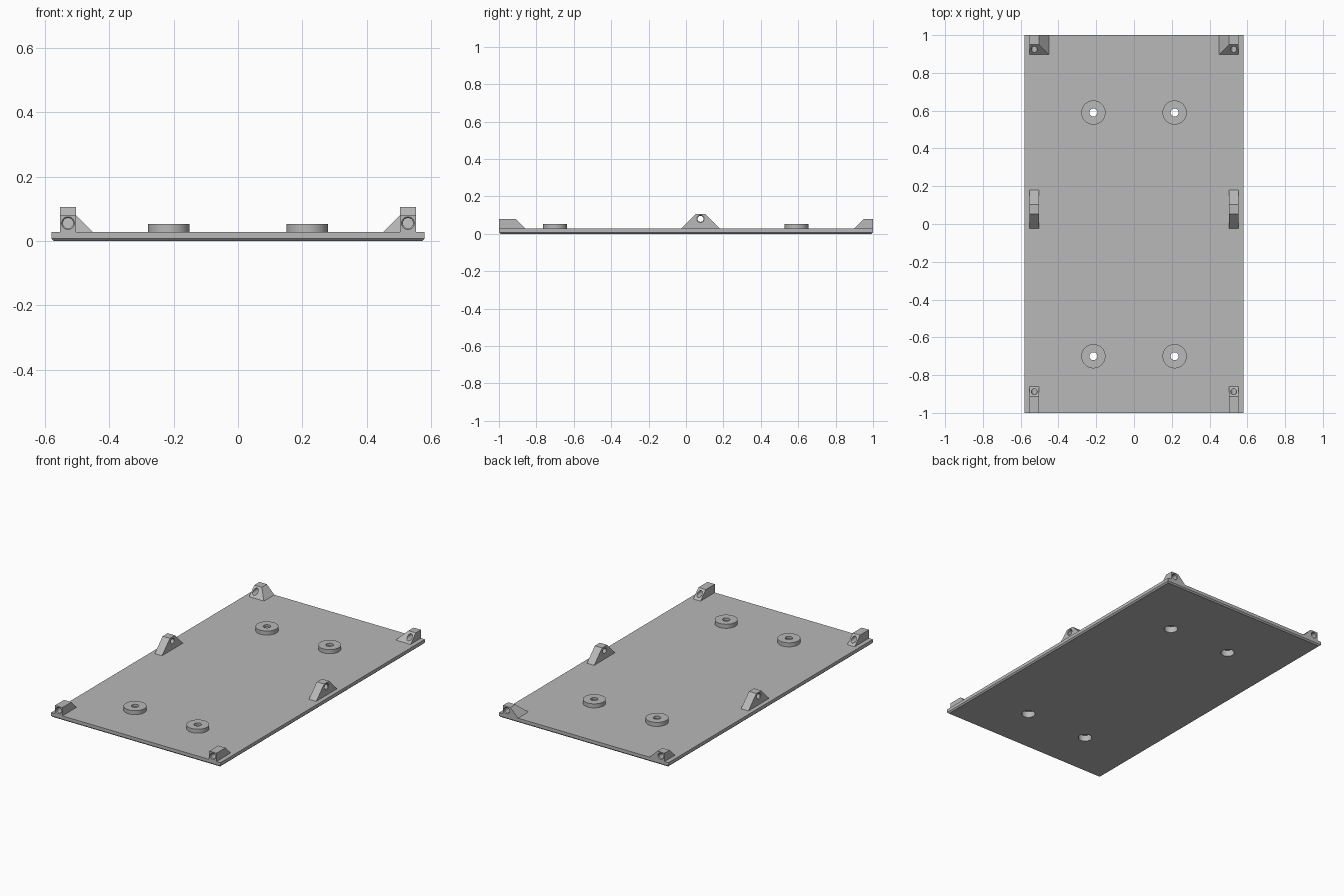
import bpy, bmesh, math
from mathutils import Matrix, Vector

cube = bpy.data.objects.get("Cube")
if cube:
    bpy.data.objects.remove(cube, do_unlink=True)

grey = bpy.data.materials.new("plain grey")
grey.use_nodes = True
colour = (0.48, 0.48, 0.48, 1)
grey.diffuse_color = colour
grey.node_tree.nodes["Principled BSDF"].inputs["Base Color"].default_value = colour

W, L, T = 0.58, 1.0, 0.028      # half width, half length, plate thickness
LUG_IN, LUG_OUT = 0.503, 0.553  # lug side planes
LUG_MID = (LUG_IN + LUG_OUT) / 2
LUG_TOP = 0.08


def finish(name, bm):
    bmesh.ops.recalc_face_normals(bm, faces=bm.faces)
    me = bpy.data.meshes.new(name)
    bm.to_mesh(me)
    bm.free()
    me.materials.append(grey)
    ob = bpy.data.objects.new(name, me)
    bpy.context.collection.objects.link(ob)
    return ob


def loft(name, rings):
    """Closed solid through rings with equal point counts."""
    bm = bmesh.new()
    loops = [[bm.verts.new(p) for p in ring] for ring in rings]
    n = len(loops[0])
    for a, b in zip(loops, loops[1:]):
        for i in range(n):
            j = (i + 1) % n
            bm.faces.new((a[i], a[j], b[j], b[i]))
    bm.faces.new(loops[0])
    bm.faces.new(loops[-1])
    return finish(name, bm)


def rect(x0, x1, y0, y1, z):
    return [(x0, y0, z), (x1, y0, z), (x1, y1, z), (x0, y1, z)]


def turned(name, profile, origin, axis=(0, 0, 1), sides=40):
    """Solid of (radius, distance) steps along an axis."""
    turn = Vector((0, 0, 1)).rotation_difference(Vector(axis)).to_matrix().to_4x4()
    place = Matrix.Translation(origin) @ turn
    angles = [2 * math.pi * i / sides for i in range(sides)]
    return loft(name, [[place @ Vector((r * math.cos(a), r * math.sin(a), d))
                        for a in angles] for r, d in profile])


def cut(ob, cutters):
    """Subtract the cutters and keep the resulting mesh."""
    for c in cutters:
        mod = ob.modifiers.new("hole", 'BOOLEAN')
        mod.operation, mod.solver, mod.object = 'DIFFERENCE', 'EXACT', c
    bpy.context.view_layer.update()
    graph = bpy.context.evaluated_depsgraph_get()
    me = bpy.data.meshes.new_from_object(ob.evaluated_get(graph))
    ob.modifiers.clear()
    ob.data = me


def lug_hole(origin, axis):
    """Cutter: narrow bore with a small flare at the outer end."""
    return turned("bore_cutter", [(0.024, -0.004), (0.016, 0.004), (0.016, 0.2)],
                  origin, axis)


# Plate with a chamfered lower edge
c = 0.008
plate = loft("base_plate", [rect(-W + c, W - c, -L + c, L - c, 0),
                            rect(-W, W, -L, L, c), rect(-W, W, -L, L, T)])
parts, cutters = [plate], []

# Round bosses with screw holes recessed from below
for y, row in ((-0.70, "front"), (0.59, "rear")):
    for s, side in ((1, "left"), (-1, "right")):
        spot = (s * 0.215, y, 0)
        boss = turned(f"{row}_{side}_boss", [(0.064, T), (0.064, 0.053)], spot, sides=64)
        hole = turned("screw_cutter", [(0.039, -0.02), (0.039, 0.038),
                                       (0.021, 0.038), (0.021, 0.1)], spot)
        cut(boss, [hole])
        parts.append(boss)
        cutters.append(hole)
cut(plate, cutters)

# Drilled lugs along both long edges
for s, side in ((1, "left"), (-1, "right")):
    inner, outer = s * LUG_IN, s * LUG_OUT

    front = loft(f"front_{side}_lug", [rect(inner, outer, -L, -0.86, T),
                                       rect(inner, outer, -L, -0.912, LUG_TOP)])
    hole = lug_hole((s * LUG_MID, -L, 0.055), (0, 1, 0))
    cut(front, [hole])
    cutters.append(hole)

    middle = loft(f"middle_{side}_lug", [rect(inner, outer, -0.025, 0.18, T),
                                         rect(inner, outer, 0.053, 0.102, 0.106)])
    hole = lug_hole((outer, 0.0775, 0.08), (-s, 0, 0))
    cut(middle, [hole])
    cutters.append(hole)

    # The rear lug also slopes inward as a gusset
    rear = loft(f"rear_{side}_lug", [rect(s * 0.451, outer, 0.898, L, T),
                                     rect(inner, outer, 0.95, L, LUG_TOP)])
    hole = lug_hole((s * LUG_MID, L, 0.055), (0, -1, 0))
    cut(rear, [hole])
    cutters.append(hole)
    parts += [front, middle, rear]

for ob in cutters:
    bpy.data.objects.remove(ob, do_unlink=True)

# Smooth round walls, keep edges crisp
bpy.ops.object.select_all(action='DESELECT')
for ob in parts:
    ob.select_set(True)
bpy.context.view_layer.objects.active = plate
bpy.ops.object.shade_smooth_by_angle(angle=math.radians(30))
